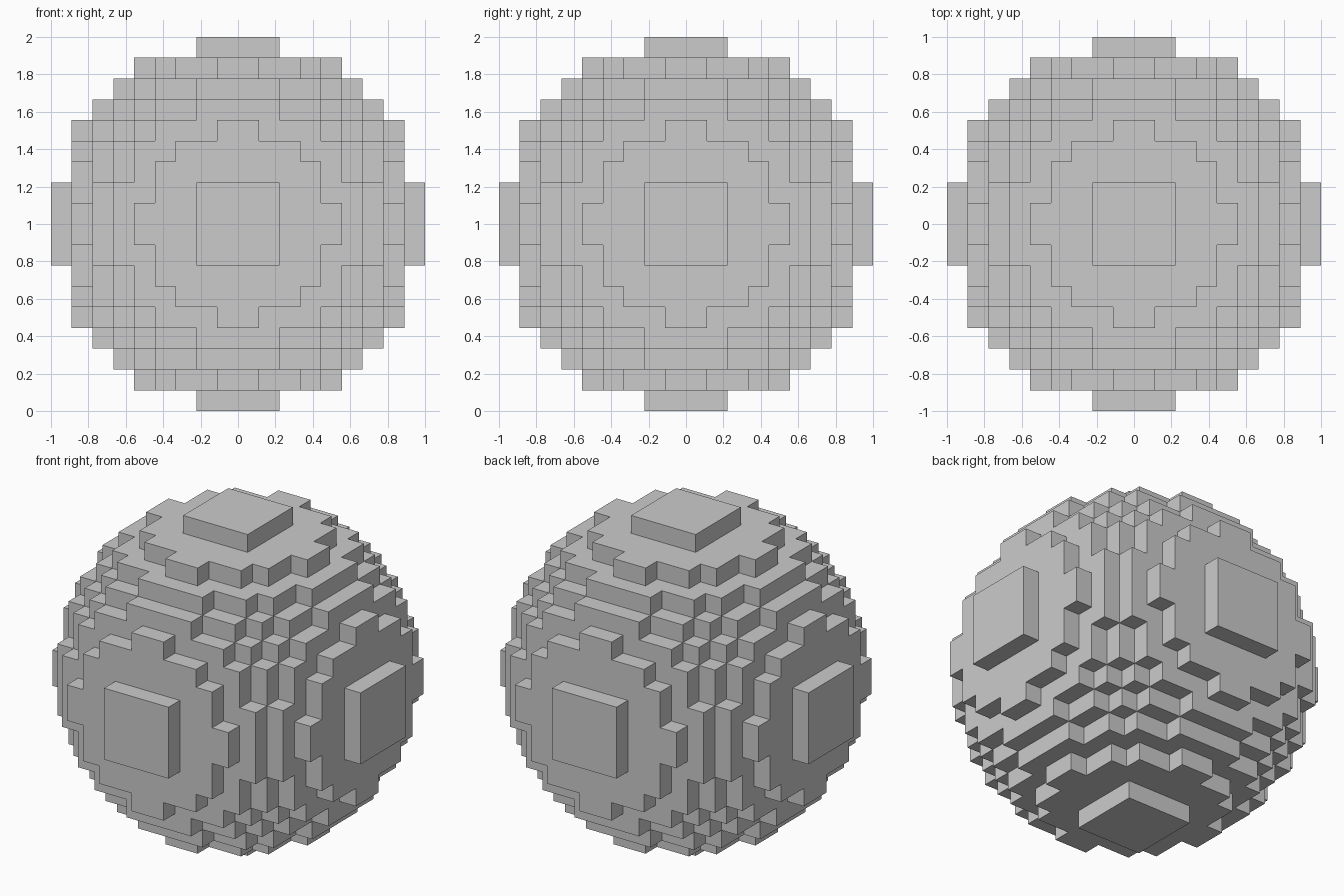
import bpy
import bmesh
from itertools import product
from mathutils import Vector

default = bpy.data.objects.get("Cube")
if default:
    bpy.data.objects.remove(default, do_unlink=True)

HALF = 9                  # blocks from centre to surface
BLOCK = 1 / HALF          # edge length of one block
RADIUS_SQ = 77.5          # squared ball radius, in blocks
AXES = [Vector(row) for row in ((1, 0, 0), (0, 1, 0), (0, 0, 1))]


def filled(cell):
    return sum((c + 0.5) ** 2 for c in cell) < RADIUS_SQ


# Stepped ball: keep only the block sides that face open air
bm = bmesh.new()
for cell in product(range(-HALF, HALF), repeat=3):
    if not filled(cell):
        continue
    centre = Vector(cell) + Vector((0.5, 0.5, 0.5))
    for axis, sign in product(range(3), (-1, 1)):
        normal = AXES[axis] * sign
        if filled(Vector(cell) + normal):
            continue
        u = AXES[(axis + 1) % 3] * sign
        v = AXES[(axis + 2) % 3]
        corners = [centre + (normal + u * a + v * b) / 2
                   for a, b in ((-1, -1), (1, -1), (1, 1), (-1, 1))]
        bm.faces.new([bm.verts.new(c * BLOCK + AXES[2]) for c in corners])
bmesh.ops.remove_doubles(bm, verts=bm.verts, dist=BLOCK / 100)

mesh = bpy.data.meshes.new("block_ball")
bm.to_mesh(mesh)
bm.free()
ball = bpy.data.objects.new("block_ball", mesh)
bpy.context.collection.objects.link(ball)

# Plain grey
grey = bpy.data.materials.new("light_grey")
grey.use_nodes = True
colour = (0.6, 0.6, 0.6, 1)
grey.diffuse_color = colour
grey.node_tree.nodes["Principled BSDF"].inputs["Base Color"].default_value = colour
mesh.materials.append(grey)
